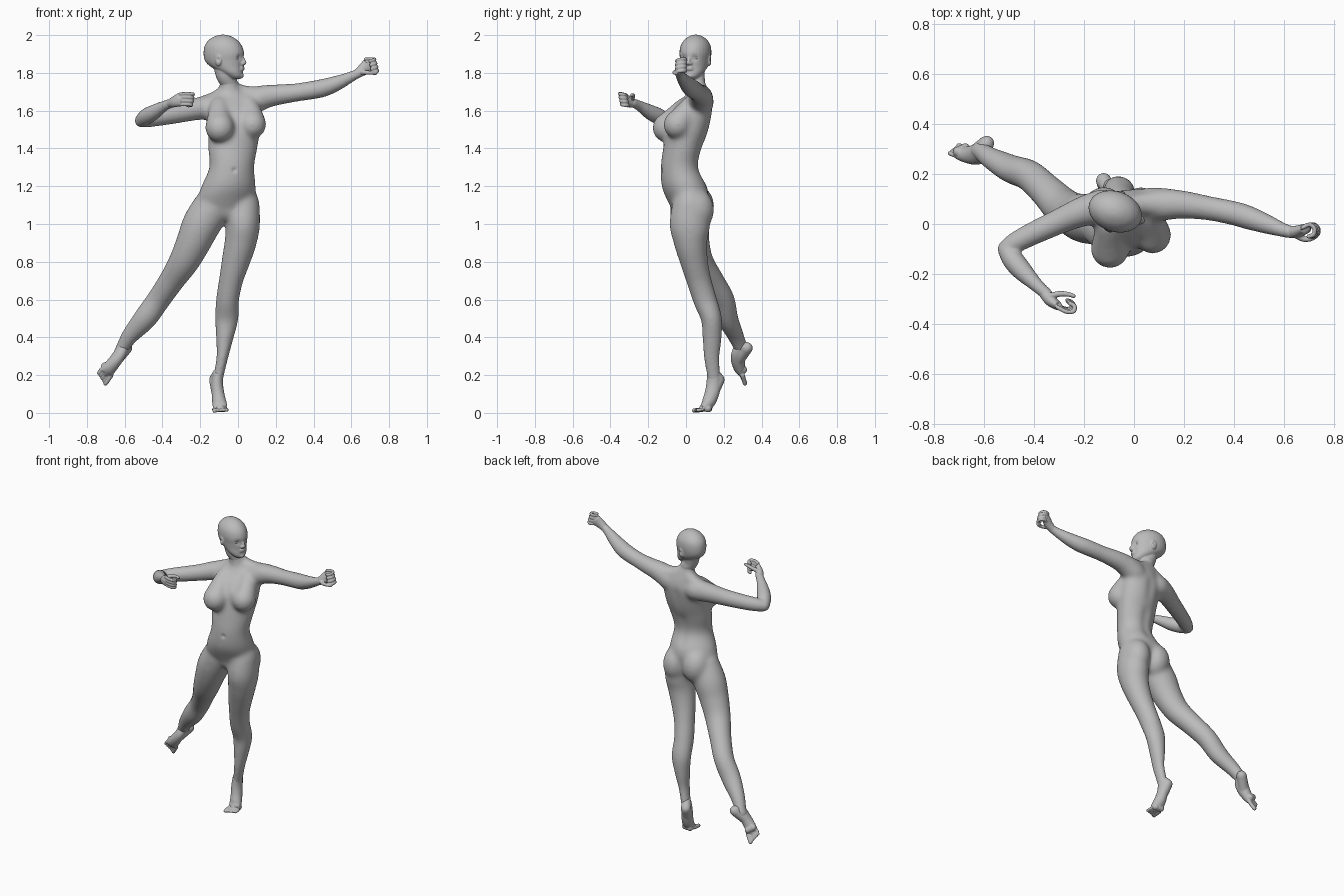
import bpy, bmesh, math
from mathutils import Vector, Matrix

skin = bpy.data.materials.new("plain_grey")
skin.diffuse_color = (0.5, 0.5, 0.5, 1)


def ball(bm, c, r, rot=0.0):
    """Ellipsoid with radii r, turned about z by rot degrees."""
    r = (r, r, r) if isinstance(r, (int, float)) else r
    m = Matrix.Translation(c) @ Matrix.Rotation(math.radians(rot), 4, 'Z') @ Matrix.Diagonal((*r, 1))
    bmesh.ops.create_uvsphere(bm, u_segments=24, v_segments=16, radius=1, matrix=m)


def loft(bm, pts, side=(1, 0, 0), axis=None, rounded=True, steps=6, n=28):
    """Smooth tube through stations (x, y, z, r1[, r2]); r1 lies along side."""
    P = [tuple(p) + (p[3],) if len(p) == 4 else tuple(p) for p in pts]
    S = []
    for i in range(len(P) - 1):
        a, b, c, d = P[max(i - 1, 0)], P[i], P[i + 1], P[min(i + 2, len(P) - 1)]
        for k in range(steps):
            t = k / steps
            S.append([0.5 * (2 * q + (r - p) * t + (2 * p - 5 * q + 4 * r - s) * t * t
                             + (3 * q - p - 3 * r + s) * t ** 3) for p, q, r, s in zip(a, b, c, d)])
    S.append(list(P[-1]))
    rings = []
    for i, s in enumerate(S):
        c = Vector(s[:3])
        t = Vector(axis) if axis else (Vector(S[min(i + 1, len(S) - 1)][:3]) - Vector(S[max(i - 1, 0)][:3])).normalized()
        u = Vector(side)
        u = (u - t * u.dot(t)).normalized()
        v = t.cross(u)
        rings.append([bm.verts.new(c + u * max(s[3], .003) * math.cos(2 * math.pi * j / n)
                                   + v * max(s[4], .003) * math.sin(2 * math.pi * j / n)) for j in range(n)])
    for A, B in zip(rings, rings[1:]):
        for j in range(n):
            bm.faces.new((A[j], A[(j + 1) % n], B[(j + 1) % n], B[j]))
    bm.faces.new(rings[0][::-1])
    bm.faces.new(rings[-1])
    if rounded:
        for p in (P[0], P[-1]):
            ball(bm, p[:3], min(p[3], p[4]) * .97)


def build(name, bm, voxel, smooth, dents=(), weight=None, extra=0):
    """Fuse overlapping parts into one skin, soften it, press in the dents."""
    bmesh.ops.recalc_face_normals(bm, faces=bm.faces)
    me = bpy.data.meshes.new(name)
    bm.to_mesh(me)
    bm.free()
    ob = bpy.data.objects.new(name, me)
    bpy.context.collection.objects.link(ob)
    bpy.context.view_layer.objects.active = ob
    rm = ob.modifiers.new("fuse", 'REMESH')
    rm.mode, rm.voxel_size = 'VOXEL', voxel
    bpy.ops.object.modifier_apply(modifier="fuse")
    if weight:
        # Blend thick joints more than thin limbs
        g = ob.vertex_groups.new(name="blend")
        for v in ob.data.vertices:
            g.add([v.index], weight(v.co), 'REPLACE')
        bl = ob.modifiers.new("blend", 'SMOOTH')
        bl.factor, bl.iterations, bl.vertex_group = 0.5, extra, "blend"
        bpy.ops.object.modifier_apply(modifier="blend")
    sm = ob.modifiers.new("soften", 'SMOOTH')
    sm.factor, sm.iterations = 0.5, smooth
    bpy.ops.object.modifier_apply(modifier="soften")
    for c, r, push in dents:
        c, push = Vector(c), Vector(push)
        for v in ob.data.vertices:
            d = (v.co - c).length
            if d < 3 * r:
                v.co += push * math.exp(-(d / r) ** 2)
    ob.data.materials.clear()
    ob.data.materials.append(skin)
    for p in ob.data.polygons:
        p.use_smooth = True
        p.material_index = 0
    return ob


def trunk(co):
    """1 on the trunk, fading to 0 along arms and legs."""
    f = lambda a: max(0.0, min(1.0, a))
    return f((co.z - .88) / .12) * f((.24 - co.x) / .1) * f((co.x + .32) / .1)


# ---- Body: torso, arms and legs fused together
bm = bmesh.new()
turn = math.radians(12)
loft(bm, [(-.07, .015, 1.06, .09, .08), (-.065, .01, 1.12, .15, .105), (-.05, -.008, 1.2, .145, .12),
          (-.033, -.033, 1.3, .12, .1), (-.028, -.018, 1.4, .132, .102), (-.02, .01, 1.5, .139, .11),
          (-.025, .035, 1.6, .145, .104), (-.03, .06, 1.67, .118, .07), (-.04, .065, 1.71, .06, .05)],
     side=(math.cos(turn), math.sin(turn), 0), axis=(0, 0, 1), rounded=False)
# Chest
loft(bm, [(-.1, -.005, 1.625, .05), (-.099, -.058, 1.56, .066), (-.096, -.101, 1.508, .08)])
loft(bm, [(.055, .03, 1.635, .05), (.07, -.01, 1.575, .064), (.075, -.046, 1.525, .077)])
ball(bm, (-.01, -.05, 1.53), (.06, .045, .075))
# Seat
for c, r in (((.028, .045, 1.075), (.086, .105, .118)), ((-.12, .05, 1.095), (.092, .1, .115)),
             ((-.055, -.015, 1.08), (.045, .06, .065))):
    ball(bm, c, r)
# Neck and sloping shoulder muscles
loft(bm, [(-.03, .06, 1.64, .062), (-.045, .057, 1.72, .049), (-.055, .052, 1.78, .046)])
loft(bm, [(-.04, .07, 1.72, .042), (.03, .08, 1.69, .045), (.11, .083, 1.675, .057)])
loft(bm, [(-.05, .07, 1.72, .038), (-.11, .075, 1.667, .043), (-.17, .07, 1.632, .052)])
# Outstretched arm
loft(bm, [(.06, .078, 1.64, .071), (.13, .079, 1.67, .065), (.2, .077, 1.683, .056), (.3, .063, 1.695, .048),
          (.4, .043, 1.71, .048), (.46, .025, 1.723, .047), (.53, .0, 1.748, .039), (.6, -.025, 1.78, .028),
          (.645, -.036, 1.802, .024)], side=(0, 0, 1))
# Bent arm
loft(bm, [(-.12, .073, 1.62, .07), (-.2, .052, 1.612, .062), (-.3, .01, 1.588, .051), (-.4, -.036, 1.568, .046),
          (-.47, -.072, 1.555, .042), (-.512, -.1, 1.547, .036)], side=(0, 0, 1))
loft(bm, [(-.512, -.1, 1.547, .036), (-.483, -.145, 1.57, .043), (-.445, -.19, 1.592, .04),
          (-.39, -.245, 1.625, .028), (-.345, -.285, 1.643, .024)], side=(0, 0, 1))
# Standing leg
loft(bm, [(.022, .02, 1.12, .091, .09), (.026, .02, 1., .091, .108), (.0125, .025, .9, .084, .088),
          (-.0125, .043, .8, .074, .073), (-.0375, .069, .7, .063, .065), (-.055, .1, .6, .06, .062),
          (-.06, .134, .5, .061, .055), (-.07, .138, .4, .046, .05), (-.082, .136, .3, .031, .041),
          (-.1, .145, .21, .027, .035), (-.108, .15, .17, .028, .034)])
# Trailing leg
loft(bm, [(-.13, .01, 1.1, .103, .095), (-.192, .022, 1., .102, .1), (-.237, .037, .9, .091, .088),
          (-.287, .07, .8, .08, .076), (-.352, .134, .7, .067, .067), (-.42, .194, .6, .062, .062),
          (-.492, .221, .5, .061, .055), (-.57, .262, .41, .045, .043), (-.612, .29, .345, .034, .036),
          (-.625, .293, .32, .033, .034)])
spine = [((-.035 + .001 * i, .14 if i > 7 else .08, 1.2 + .03 * i), .032, (0, -.004, 0)) for i in range(14)]
cleft = [((-.046, .15, z), .022, (0, -.014, 0)) for z in (1.04, 1.07, 1.1, 1.13)]
build("body", bm, .0075, 8, spine + cleft + [((-.02, -.13, 1.285), .011, (0, .009, 0))], trunk, 42)

# ---- Head, facing d
bm = bmesh.new()
yaw = -19
d = Vector((math.cos(math.radians(yaw)), math.sin(math.radians(yaw)), 0))
s = Vector((-d.y, d.x, 0))
base = Vector((-.075, .05, 0))


def at(f, w, z):
    return base + d * f + s * w + Vector((0, 0, z))


loft(bm, [(*at(o, 0, z), a, b) for o, z, a, b in (
    (.068, 1.768, .024, .024), (.062, 1.782, .043, .042), (.043, 1.805, .062, .059), (.015, 1.835, .089, .07),
    (.002, 1.865, .105, .076), (0, 1.905, .11, .081), (-.003, 1.945, .1, .076), (-.005, 1.975, .076, .058),
    (-.005, 1.994, .043, .033), (-.005, 2.002, .014, .012))], side=d, axis=(0, 0, 1), rounded=False)
loft(bm, [(-.04, .058, 1.69, .038), (-.05, .055, 1.75, .046), (*at(.008, 0, 1.79), .05), (*at(.0, 0, 1.84), .055)])
# Nose, lips and chin
loft(bm, [(*at(.098, 0, 1.895), .008), (*at(.109, 0, 1.87), .009), (*at(.116, 0, 1.853), .011)], side=s)
for w in (-1, 1):
    ball(bm, at(.109, w * .01, 1.849), .009)
for z in (1.819, 1.829):
    ball(bm, at(.103, 0, z), (.011, .022, .006), yaw)
ball(bm, at(.093, 0, 1.785), (.017, .021, .015), yaw)
dents = []
for w in (-1, 1):
    # Ears and eye hollows
    ball(bm, at(-.005, w * .077, 1.868), (.02, .01, .032), yaw + w * 18)
    dents.append((at(.1, w * .032, 1.88), .017, -d * .008))
    dents.append((at(-.002, w * .088, 1.871), .009, -s * w * .007))
build("head", bm, .0045, 4, dents)
bm = bmesh.new()
for w in (-1, 1):
    ball(bm, at(.081, w * .032, 1.879), (.012, .016, .009), yaw + w * 20)
build("eyelids", bm, .003, 2)


# ---- Hands: palm, four curled fingers and a thumb
def hand(name, palm, finger, step, thumb, side):
    bm = bmesh.new()
    loft(bm, palm, side=side)
    for i in range(4):
        o = Vector(step) * (i - 1.5)
        loft(bm, [(*(Vector(p) + o), .0102 - .0006 * abs(i - 1)) for p in finger], n=12)
    loft(bm, thumb, n=12)
    build(name, bm, .0036, 3)


hand("outstretched_hand",
     [(.625, -.032, 1.79, .022, .024), (.655, -.03, 1.812, .03, .024), (.688, -.018, 1.838, .038, .02)],
     [(.683, -.014, 1.843), (.71, -.002, 1.842), (.73, -.018, 1.842), (.727, -.042, 1.838), (.707, -.05, 1.832)],
     (-.005, 0, .0205),
     [(.65, -.045, 1.805, .014), (.68, -.06, 1.802, .012), (.706, -.06, 1.8, .01), (.728, -.05, 1.797, .009)],
     (-.4, 0, 1))
hand("bent_hand",
     [(-.36, -.272, 1.637, .022, .024), (-.335, -.305, 1.648, .03, .024), (-.305, -.328, 1.66, .036, .018)],
     [(-.31, -.328, 1.66), (-.275, -.345, 1.662), (-.246, -.343, 1.66), (-.243, -.322, 1.657), (-.262, -.312, 1.655)],
     (.003, -.004, .019),
     [(-.338, -.29, 1.66, .014), (-.3, -.28, 1.675, .012), (-.265, -.281, 1.682, .01), (-.242, -.288, 1.683, .009)],
     (0, 0, 1))


# ---- Feet: instep, heel and five toes (last toe is the big one)
def foot(name, path, heel, toe_root, toe_tip, across, pad):
    bm = bmesh.new()
    across = Vector(across).normalized()
    loft(bm, path, side=across)
    loft(bm, [path[0][:3] + (.028,), (*heel, .031)])
    loft(bm, [(*heel, .031), path[2][:3] + (.032,), path[-2][:3] + (.022,)])
    # Ball of the foot
    for k in (-.018, 0, .018):
        ball(bm, Vector(pad) + across * k, .021)
    for i in range(5):
        o = across * (.0165 * (i - 2))
        back = (Vector(toe_root) - Vector(toe_tip)) * (.12 * (4 - i))
        r = .0125 if i == 4 else .0092
        loft(bm, [(*(Vector(toe_root) + o), r), (*(Vector(toe_tip) + o + back), r)], n=12)
    build(name, bm, .0037, 6)


foot("standing_foot",
     [(-.105, .147, .21, .027, .035), (-.11, .146, .15, .031, .039), (-.105, .135, .095, .034, .038),
      (-.098, .115, .05, .038, .034), (-.093, .09, .026, .037, .02)],
     (-.122, .174, .176), (-.092, .09, .018), (-.091, .04, .012), (-1, .1, 0), (-.095, .117, .024))
foot("trailing_foot",
     [(-.608, .288, .35, .031, .034), (-.626, .28, .312, .032, .042), (-.65, .276, .276, .034, .038),
      (-.682, .281, .235, .037, .028), (-.698, .287, .213, .036, .017)],
     (-.59, .323, .344), (-.697, .288, .216), (-.727, .301, .173), (.68, .3, -.45), (-.69, .296, .238))
